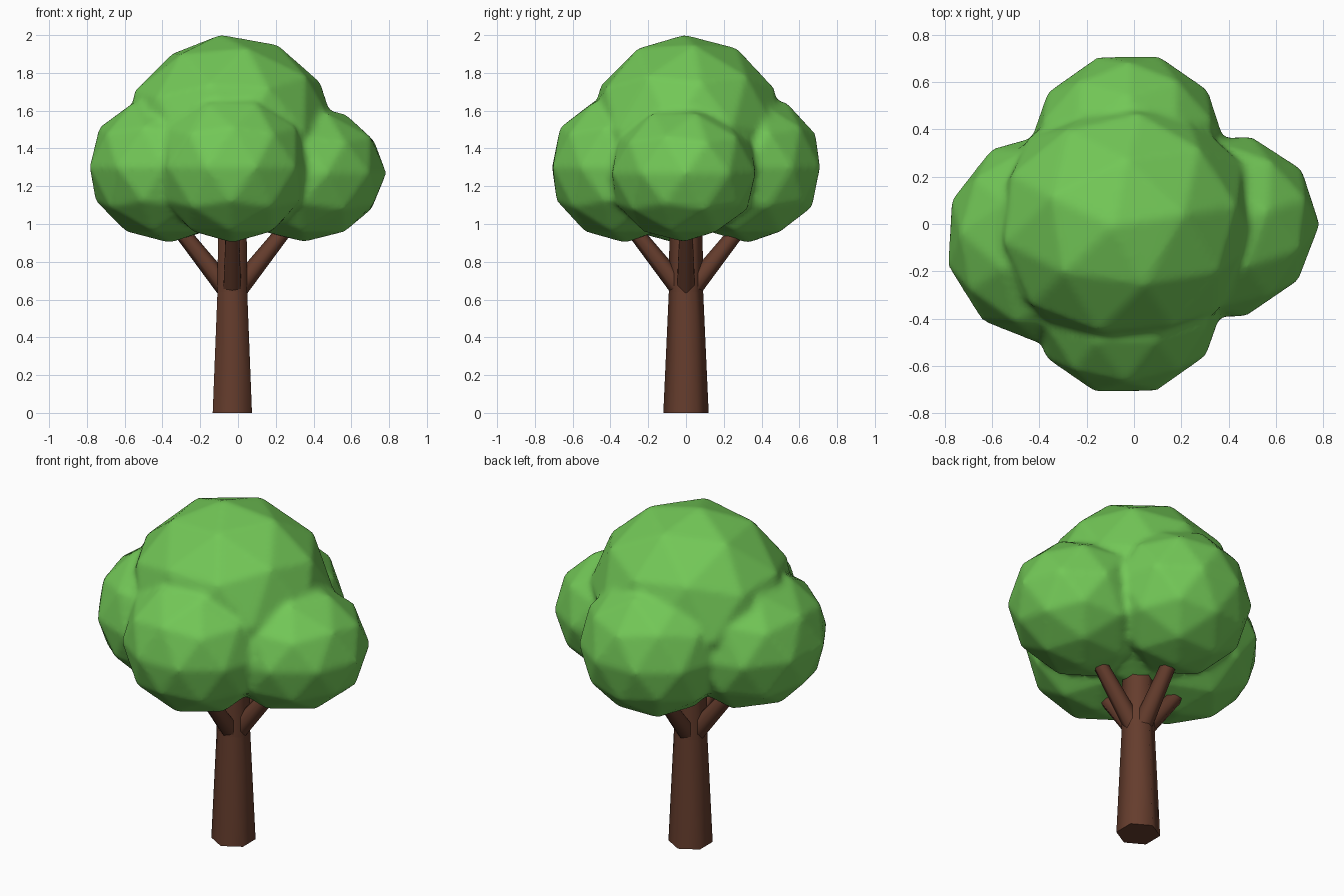
import bpy
from math import radians
from mathutils import Vector

cube = bpy.data.objects.get("Cube")
if cube:
    bpy.data.objects.remove(cube, do_unlink=True)


def material(name, colour):
    mat = bpy.data.materials.new(name)
    mat.use_nodes = True
    mat.diffuse_color = (*colour, 1)
    mat.node_tree.nodes["Principled BSDF"].inputs["Base Color"].default_value = (*colour, 1)
    return mat


leaf_green = material("leaf green", (0.17, 0.575, 0.095))
bark_brown = material("bark brown", (0.13, 0.046, 0.026))
AXIS_X = -0.03


def finish(name, mat, angle):
    obj = bpy.context.object
    obj.name = name
    obj.data.materials.clear()
    obj.data.materials.append(mat)
    bpy.ops.object.shade_smooth_by_angle(angle=radians(angle))


def leaf_clump(centre, radii, turn):
    """Low-poly ball forming one lobe of the crown."""
    bpy.ops.mesh.primitive_ico_sphere_add(subdivisions=2, radius=1, location=centre,
                                          rotation=[radians(a) for a in turn])
    obj = bpy.context.object
    obj.scale = radii
    return obj


def limb(name, start, end, r1, r2):
    """Tapered six-sided limb between two points."""
    start, end = Vector(start), Vector(end)
    axis = end - start
    bpy.ops.mesh.primitive_cone_add(vertices=6, radius1=r1, radius2=r2, depth=axis.length,
                                    location=(start + end) / 2,
                                    rotation=axis.to_track_quat('Z', 'Y').to_euler())
    finish(name, bark_brown, 62)


# Trunk: flared lower part and a straighter upper part inside the crown
limb("trunk", (AXIS_X, 0, 0), (AXIS_X, 0, 0.64), 0.12, 0.091)
limb("upper_trunk", (AXIS_X, 0, 0.64), (AXIS_X, 0, 1.2), 0.091, 0.085)

# Four branches spreading from the fork
for name, dx, dy in (("left", 1, 0), ("right", -1, 0), ("back", 0, 1), ("front", 0, -1)):
    limb(name + "_branch", (AXIS_X + 0.02 * dx, 0.02 * dy, 0.645),
         (AXIS_X + 0.35 * dx, 0.35 * dy, 1.06), 0.055, 0.036)

# Crown: one large lobe on top and four around the sides
clumps = [
    leaf_clump((-0.045, 0, 1.465), (0.57, 0.53, 0.54), (0, -5, 9)),
    leaf_clump((AXIS_X, -0.325, 1.3), (0.42, 0.4, 0.4), (0, 0, 18)),
    leaf_clump((AXIS_X, 0.325, 1.3), (0.42, 0.4, 0.4), (0, 0, 18)),
    leaf_clump((0.35, -0.015, 1.27), (0.44, 0.395, 0.365), (0, 0, 18)),
    leaf_clump((-0.365, -0.06, 1.3), (0.435, 0.45, 0.4), (0, 0, -3)),
]

# Fuse the lobes into one skin and take the hardness off the creases
with bpy.context.temp_override(active_object=clumps[0], object=clumps[0],
                               selected_objects=clumps, selected_editable_objects=clumps):
    bpy.ops.object.join()
crown = clumps[0]
bpy.ops.object.select_all(action='DESELECT')
crown.select_set(True)
bpy.context.view_layer.objects.active = crown
bpy.ops.object.transform_apply(location=True, rotation=True, scale=True)
fuse = crown.modifiers.new("fuse", 'REMESH')
fuse.mode = 'VOXEL'
fuse.voxel_size = 0.02
soften = crown.modifiers.new("soften", 'SMOOTH')
soften.factor = 0.5
soften.iterations = 2
for mod in (fuse, soften):
    bpy.ops.object.modifier_apply(modifier=mod.name)
finish("crown", leaf_green, 60)
